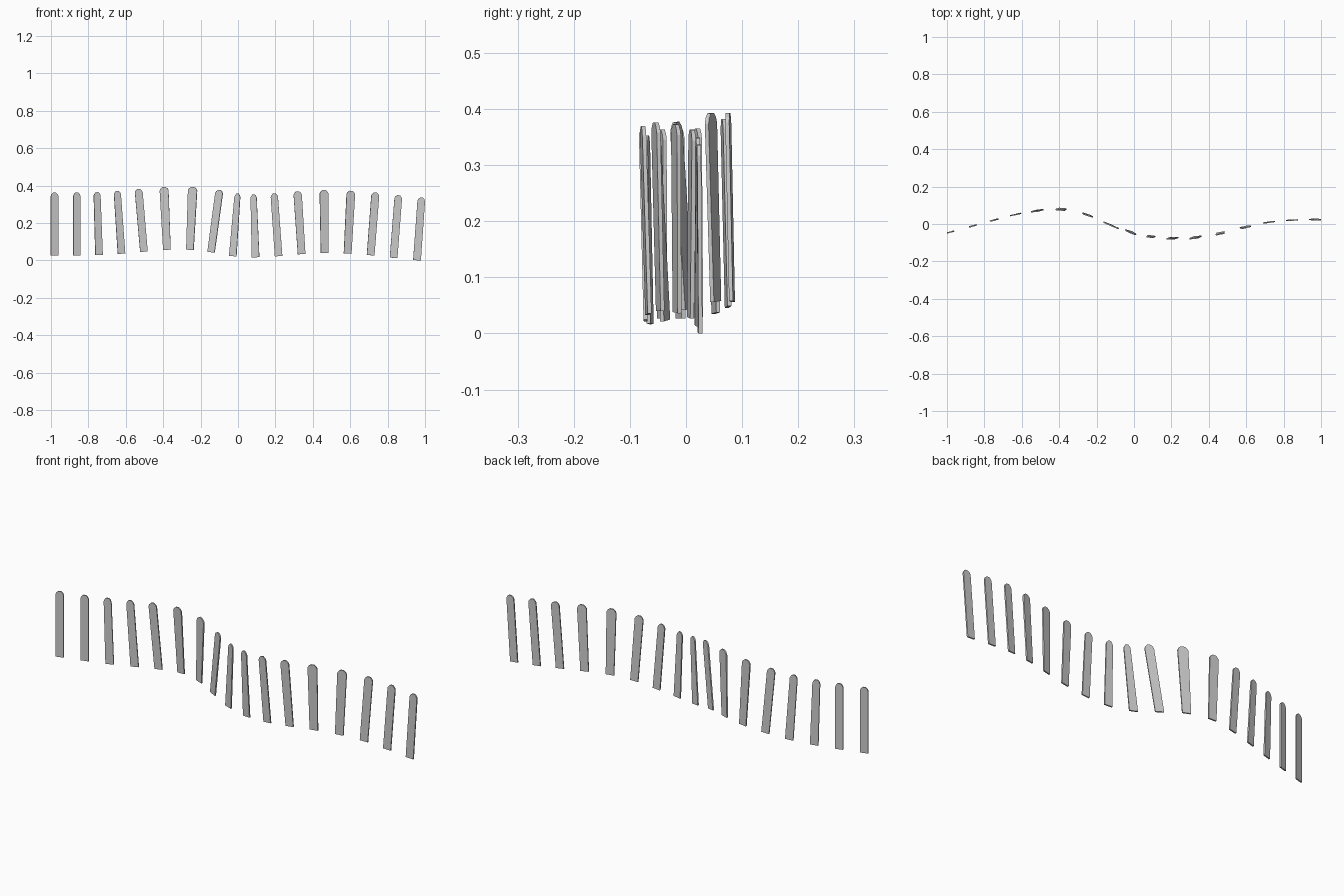
import bpy
from mathutils import Vector

if "Cube" in bpy.data.objects:
    bpy.data.objects.remove(bpy.data.objects["Cube"])

# picket centrelines along the wavy fence: x bottom, x top, y bottom, y top, z bottom
PICKETS = [
    (-.981, -.981, -.043, -.043, .027), (-.862, -.862, -.010, -.011, .027),
    (-.743, -.754, .022, .020, .029), (-.623, -.646, .053, .048, .036),
    (-.503, -.532, .075, .067, .047), (-.380, -.396, .082, .075, .057),
    (-.257, -.242, .053, .044, .057), (-.144, -.099, .003, -.018, .044),
    (-.028, -.002, -.037, -.053, .023), (.094, .083, -.064, -.070, .017),
    (.217, .193, -.072, -.080, .023), (.340, .318, -.067, -.077, .034),
    (.463, .460, -.046, -.054, .040), (.586, .604, -.016, -.018, .037),
    (.709, .735, .008, .011, .028), (.832, .858, .020, .021, .014),
    (.957, .981, .025, .023, .001)]
LENGTH = .336
THICK = .007
# half outline: (fraction of half width, height along the picket)
PROFILE = [(1, 0), (1, .318), (.78, .328), (.35, .336)]


def neighbours(i):
    return PICKETS[max(i - 1, 0)], PICKETS[min(i + 1, len(PICKETS) - 1)], \
        min(i + 1, len(PICKETS) - 1) - max(i - 1, 0)


def build_picket(i):
    xb, xt, yb, yt, zb = PICKETS[i]
    a, b, n = neighbours(i)
    foot = Vector((xb, yb, zb))
    dx, dy = xt - xb, yt - yb
    axis = Vector((dx, dy, (LENGTH ** 2 - dx * dx - dy * dy) ** .5)) / LENGTH
    # width follows the local spacing, so the pickets fan with the fence
    half_b = .165 * (b[0] - a[0]) / n
    half_t = .165 * (b[1] - a[1]) / n
    side_b = Vector((1, (b[2] - a[2]) / (b[0] - a[0]), -dx / LENGTH))
    side_t = Vector((1, (b[3] - a[3]) / (b[1] - a[1]), -dx / LENGTH))
    outline = [(s * f, h) for s, f, h in
               [(1, f, h) for f, h in PROFILE] + [(-1, f, h) for f, h in reversed(PROFILE)]]
    verts = []
    for d in (-.5, .5):
        for f, h in outline:
            t = h / LENGTH
            side = (side_b * half_b).lerp(side_t * half_t, t)
            normal = axis.cross(side).normalized()
            verts.append(foot + axis * h + side * f + normal * d * THICK)
    m = len(outline)
    faces = [tuple(range(m)), tuple(range(2 * m - 1, m - 1, -1))]
    faces += [(k, k + m, (k + 1) % m + m, (k + 1) % m) for k in range(m)]
    mesh = bpy.data.meshes.new("picket")
    mesh.from_pydata(verts, [], faces)
    mesh.update()
    bpy.context.collection.objects.link(
        bpy.data.objects.new(f"fence_picket_{i + 1:02d}", mesh))
    return mesh


# row of seventeen separate pickets
import bmesh
for i in range(len(PICKETS)):
    mesh = build_picket(i)
    bm = bmesh.new()
    bm.from_mesh(mesh)
    bmesh.ops.recalc_face_normals(bm, faces=bm.faces)
    bm.to_mesh(mesh)
    bm.free()
